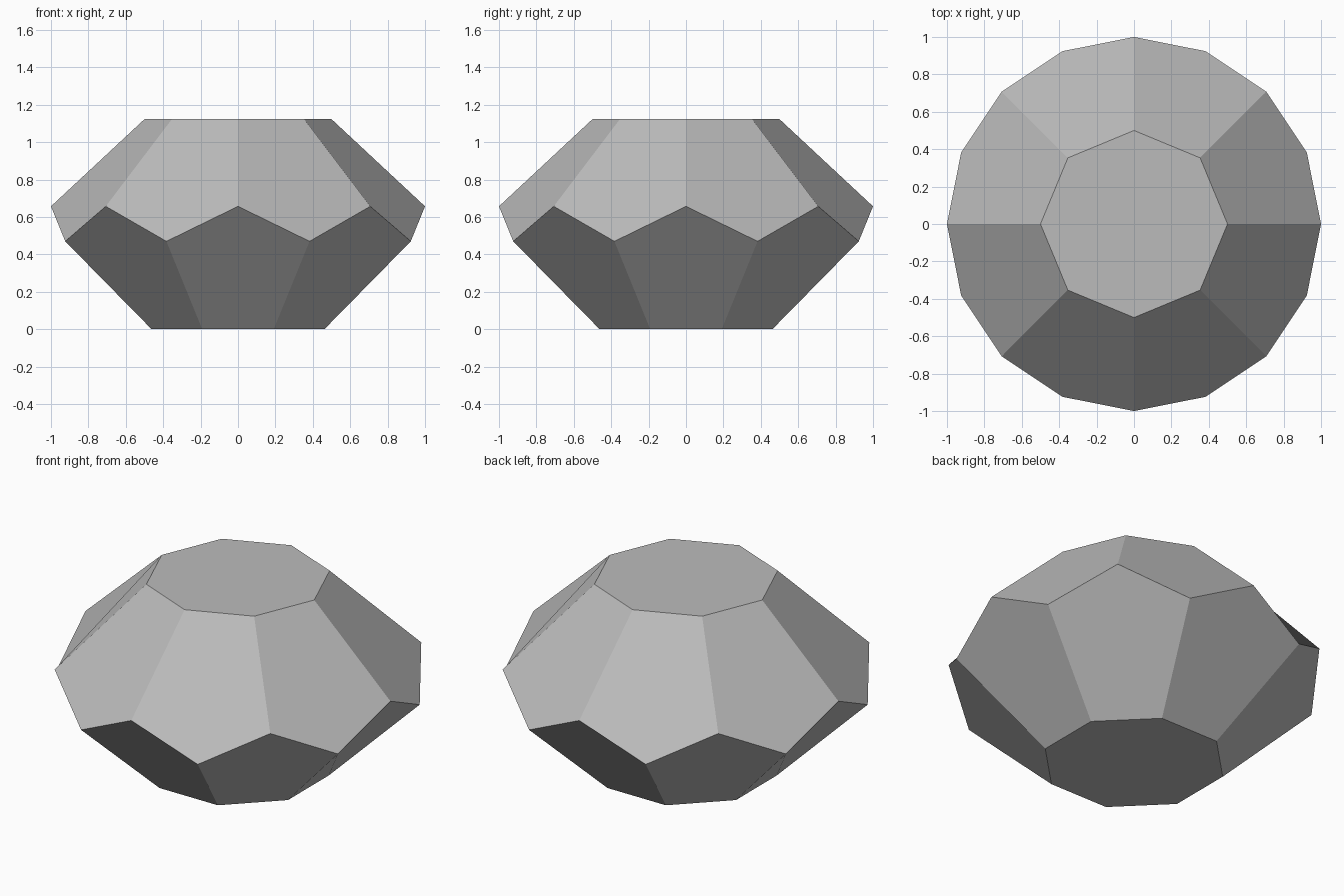
import bpy
import bmesh
from math import cos, sin, tau

SIDES = 8
STEP = tau / SIDES

old = bpy.data.objects.get("Cube")
if old:
    bpy.data.objects.remove(old, do_unlink=True)

# Plain grey stone
grey = bpy.data.materials.new("stone_grey")
grey.use_nodes = True
grey.diffuse_color = (0.5, 0.5, 0.5, 1)
shader = next(n for n in grey.node_tree.nodes if n.type == "BSDF_PRINCIPLED")
shader.inputs["Base Color"].default_value = grey.diffuse_color

bm = bmesh.new()


def ring(radius, z, turn):
    """Ring of vertices, turned by a fraction of one side."""
    angles = [(i + turn) * STEP for i in range(SIDES)]
    return [bm.verts.new((radius * cos(a), radius * sin(a), z)) for a in angles]


# Base and lower girdle are turned half a side from the upper girdle and table
base = ring(0.5, 0, 0.5)
low = ring(1, 0.47, 0.5)
high = ring(1, 0.657, 0)
table = ring(0.5, 1.123, 0)

# Flat table and base
bm.faces.new(table)
bm.faces.new(base[::-1])

# Interlocking five-sided crown and pavilion facets
for i in range(SIDES):
    j = (i + 1) % SIDES
    bm.faces.new((table[j], table[i], high[i], low[i], high[j]))
    bm.faces.new((base[i], base[j], low[j], high[j], low[i]))

mesh = bpy.data.meshes.new("cut_gem")
bm.to_mesh(mesh)
bm.free()
mesh.materials.append(grey)
gem = bpy.data.objects.new("cut_gem", mesh)
bpy.context.collection.objects.link(gem)
